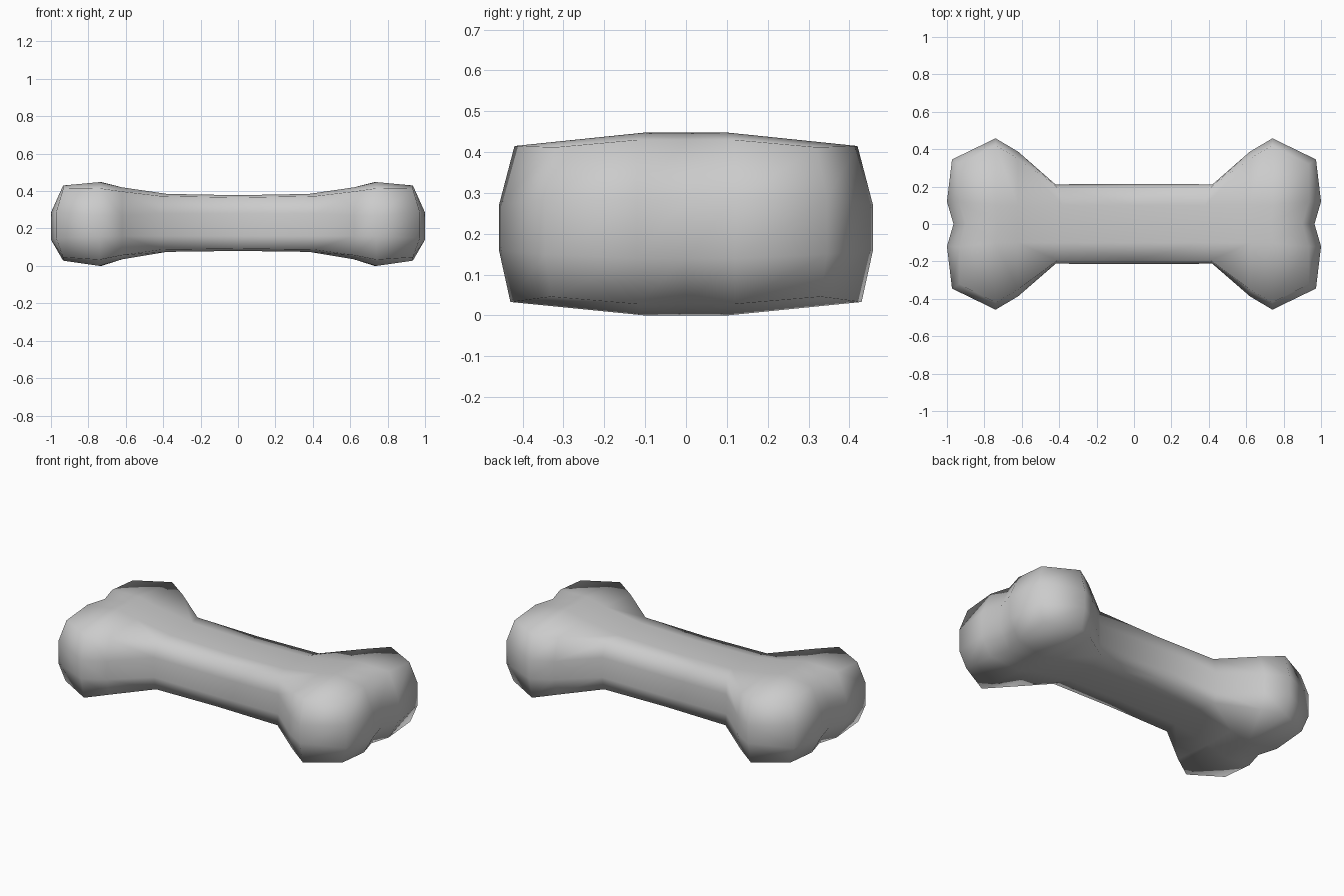
import bpy
import bmesh

cube = bpy.data.objects.get("Cube")
if cube:
    bpy.data.objects.remove(cube)

# Bone material
mat = bpy.data.materials.new("bone_grey")
mat.use_nodes = True
colour = (0.6, 0.6, 0.6, 1)
mat.diffuse_color = colour
mat.node_tree.nodes["Principled BSDF"].inputs["Base Color"].default_value = colour

bm = bmesh.new()


def ring(xc, xi, xk, xs, yi, yk, ys, z_low, z_high, corner, z_a, z_b):
    """Boxy cross-section; x offsets for centre, inner, corner and side points."""
    up, down = z_high - corner, z_low + corner
    half = [(xi, yi, z_high), (xk, yk, up), (xs, ys, z_b),
            (xs, ys, z_a), (xk, yk + 0.01, down), (xi, yi, z_low)]
    pts = [(xc, 0, z_high)] + half + [(xc, 0, z_low)]
    pts += [(x, -y, z) for x, y, z in reversed(half)]
    return [bm.verts.new(p) for p in pts]


# Shaft, flare, knuckle and end sections, from the middle outwards
rings = [
    ring(0, 0, 0, 0, 0.10, 0.195, 0.215, 0.08, 0.378, 0.012, 0.16, 0.28),
    ring(0.38, 0.38, 0.41, 0.42, 0.10, 0.195, 0.212, 0.075, 0.385, 0.012, 0.16, 0.28),
    ring(0.62, 0.62, 0.62, 0.62, 0.10, 0.35, 0.387, 0.035, 0.42, 0.022, 0.16, 0.27),
    ring(0.73, 0.74, 0.74, 0.74, 0.10, 0.42, 0.458, 0.0, 0.448, 0.033, 0.16, 0.27),
    ring(0.90, 0.935, 0.935, 0.973, 0.12, 0.32, 0.345, 0.028, 0.43, 0.018, 0.15, 0.285),
]
count = len(rings[0])
for a, b in zip(rings, rings[1:]):
    for i in range(count):
        j = (i + 1) % count
        bm.faces.new((a[i], a[j], b[j], b[i]))

# Two-lobed end cap with a notch in the middle
end = rings[-1]
top = [end[i] for i in (2, 1, 0, 13, 12)]
low = [end[i] for i in (5, 6, 7, 8, 9)]
cols = [(1.0, 0.12), (0.965, 0), (1.0, -0.12)]
upper = [end[3]] + [bm.verts.new((x, y, 0.285)) for x, y in cols] + [end[11]]
lower = [end[4]] + [bm.verts.new((x, y, 0.14)) for x, y in cols] + [end[10]]
for a, b in ((top, upper), (upper, lower), (lower, low)):
    for i in range(4):
        bm.faces.new((a[i], a[i + 1], b[i + 1], b[i]))

bmesh.ops.recalc_face_normals(bm, faces=bm.faces)
# The open middle can mislead the recalculation: end faces must look outwards
bm.normal_update()
tip = max(bm.faces, key=lambda f: f.calc_center_median().x)
if tip.normal.x < 0:
    bmesh.ops.reverse_faces(bm, faces=bm.faces)
for f in bm.faces:
    f.smooth = True

mesh = bpy.data.meshes.new("bone")
bm.to_mesh(mesh)
bm.free()
mesh.materials.append(mat)
bone = bpy.data.objects.new("bone", mesh)
bpy.context.collection.objects.link(bone)

# Second half
mirror = bone.modifiers.new("mirror", 'MIRROR')
mirror.use_axis[0] = True
mirror.merge_threshold = 0.001
